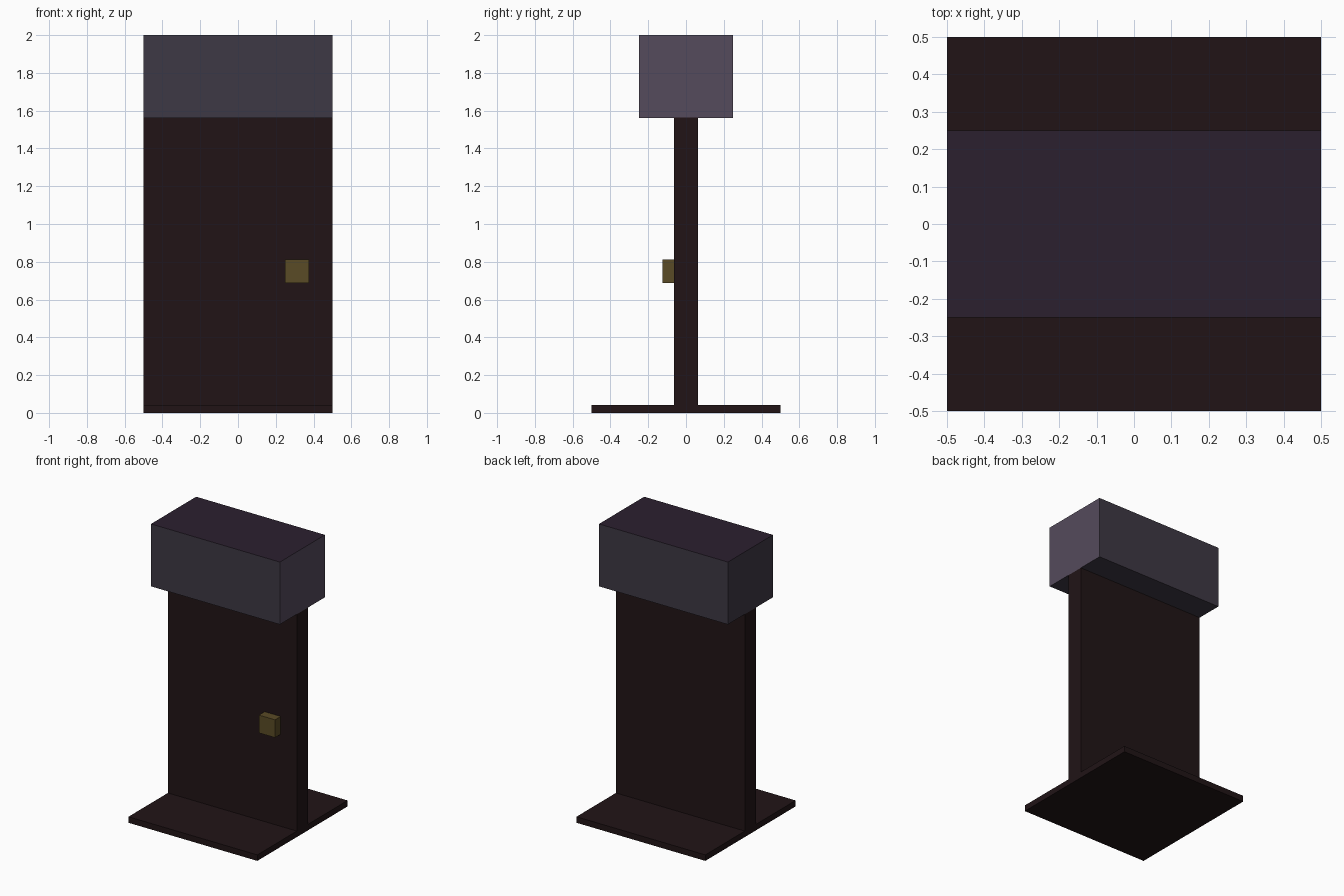
import bpy, bmesh
from mathutils import Vector

if "Cube" in bpy.data.objects:
    bpy.data.objects.remove(bpy.data.objects["Cube"])


def material(name, rgb):
    m = bpy.data.materials.new(name)
    m.diffuse_color = (*rgb, 1)
    m.use_nodes = True
    m.node_tree.nodes["Principled BSDF"].inputs["Base Color"].default_value = m.diffuse_color
    return m


def box(name, lo, hi, mats):
    """Axis-aligned box between two corners."""
    lo, hi = Vector(lo), Vector(hi)
    bm = bmesh.new()
    bmesh.ops.create_cube(bm, size=1)
    bmesh.ops.scale(bm, vec=hi - lo, verts=bm.verts)
    mesh = bpy.data.meshes.new(name)
    bm.to_mesh(mesh)
    bm.free()
    for m in mats:
        mesh.materials.append(m)
    ob = bpy.data.objects.new(name, mesh)
    ob.location = (lo + hi) / 2
    bpy.context.collection.objects.link(ob)
    return ob


wood = material("dark_wood", (0.015, 0.007, 0.008))
brass = material("aged_brass", (0.102, 0.070, 0.019))
grey = material("header_grey", (0.048, 0.040, 0.058))
top = material("header_top_purple", (0.024, 0.014, 0.028))
end = material("header_end_grey", (0.089, 0.069, 0.107))

# Floor plate and upright door panel
box("base_plate", (-0.5, -0.5, 0), (0.5, 0.5, 0.042), [wood])
box("door_panel", (-0.5, -0.0625, 0.042), (0.5, 0.0625, 1.5625), [wood])

# Door knob on the front
box("door_knob", (0.25, -0.125, 0.6875), (0.375, -0.0625, 0.8125), [brass])

# Header block, with a darker top and a lighter right end
header = box("header_block", (-0.5, -0.25, 1.5625), (0.5, 0.25, 2), [grey, top, end])
for p in header.data.polygons:
    if p.normal.z > 0.5:
        p.material_index = 1
    elif p.normal.x > 0.5:
        p.material_index = 2
